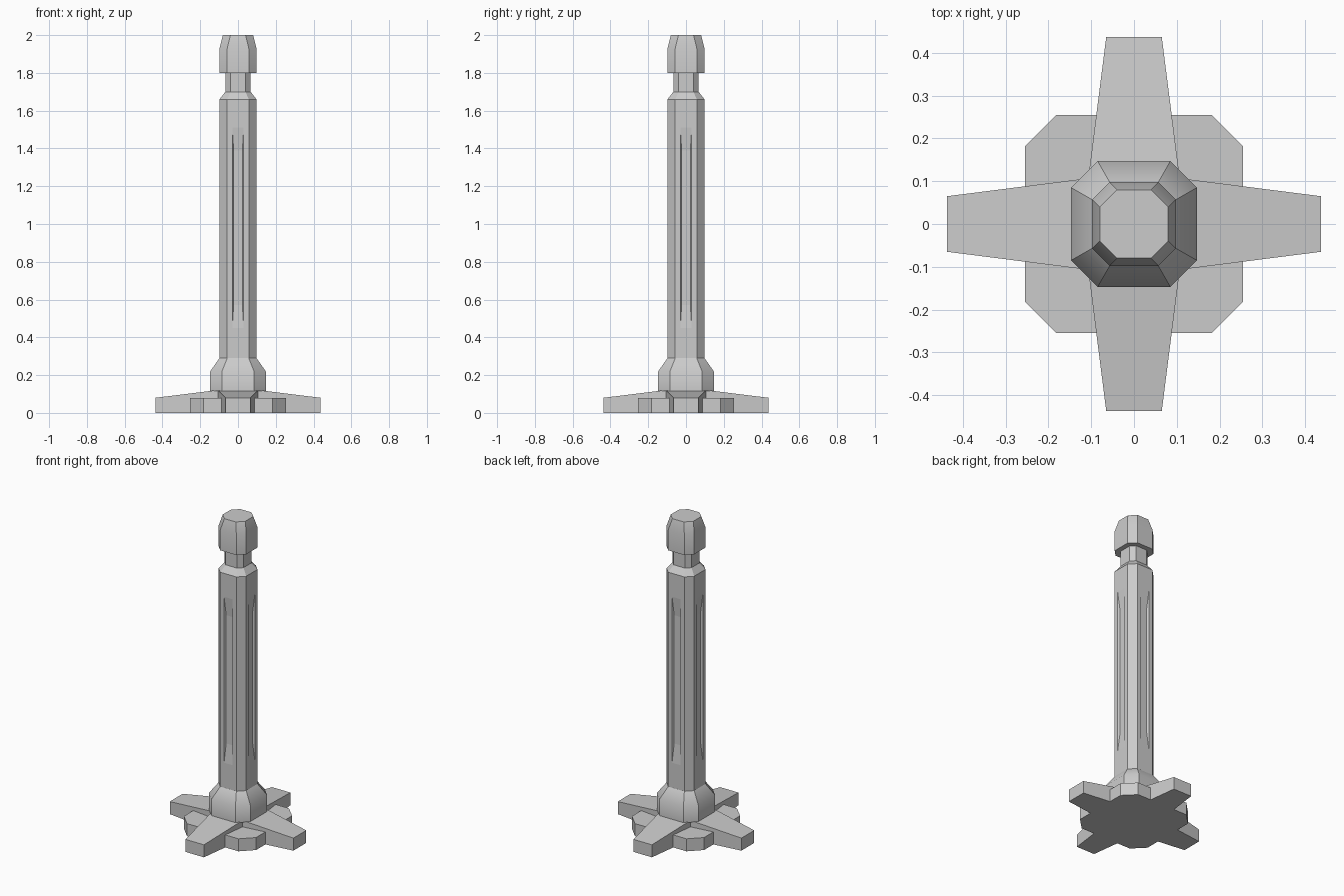
import bpy, bmesh
from math import pi
from mathutils import Matrix

if "Cube" in bpy.data.objects:
    bpy.data.objects.remove(bpy.data.objects["Cube"])


def make_object(name, bm, soft=()):
    """Finish a mesh; edges lying at a 'soft' height stay smooth, others are sharp."""
    bmesh.ops.recalc_face_normals(bm, faces=bm.faces)
    for e in bm.edges:
        a, b = (v.co.z for v in e.verts)
        e.smooth = any(abs(a - z) < 1e-4 and abs(b - z) < 1e-4 for z in soft)
    for f in bm.faces:
        f.smooth = bool(soft)
    me = bpy.data.meshes.new(name)
    bm.to_mesh(me)
    bm.free()
    ob = bpy.data.objects.new(name, me)
    bpy.context.collection.objects.link(ob)
    return ob


def bridge(bm, rings):
    """Skin a stack of equal-length point rings and cap both ends."""
    loops = [[bm.verts.new(p) for p in r] for r in rings]
    n = len(loops[0])
    for lo, hi in zip(loops, loops[1:]):
        for i in range(n):
            j = (i + 1) % n
            bm.faces.new((lo[i], lo[j], hi[j], hi[i]))
    bm.faces.new(loops[0][::-1])
    bm.faces.new(loops[-1])


def octagon(half, flat, z):
    """Square of half width 'half' with chamfered corners."""
    h, f = half, flat
    return [(x, y, z) for x, y in ((h, -f), (h, f), (f, h), (-f, h),
                                   (-h, f), (-h, -f), (-f, -h), (f, -h))]


def octagon_stack(name, profile, soft=()):
    bm = bmesh.new()
    bridge(bm, [octagon(*p) for p in profile])
    return make_object(name, bm, soft)


def slab(half, y, z0, z1):
    return [(-half, y, z0), (half, y, z0), (half, y, z1), (-half, y, z1)]


def four_way(name, rings):
    """Repeat a skinned part on all four sides."""
    bm = bmesh.new()
    for k in range(4):
        rot = Matrix.Rotation(k * pi / 2, 3, 'Z')
        before = set(bm.verts)
        bridge(bm, rings)
        bmesh.ops.rotate(bm, matrix=rot, verts=[v for v in bm.verts if v not in before])
    return make_object(name, bm)


# Foot plate and four tapered feet
octagon_stack("foot_plate", [(0.255, 0.182, 0), (0.255, 0.182, 0.08)])
four_way("feet", [slab(0.065, -0.437, 0, 0.08), slab(0.107, -0.107, 0, 0.121),
                  slab(0.001, -0.001, 0, 0.121)])

# Flared collar around the bottom of the column
octagon_stack("collar", [(0.147, 0.085, 0.115), (0.147, 0.085, 0.22),
                         (0.098, 0.057, 0.29)], soft=(0.22,))

# Column with a chamfered shoulder
column = octagon_stack("column", [(0.098, 0.057, 0.2), (0.098, 0.057, 1.66),
                                  (0.067, 0.04, 1.70)])

# Shallow boat-shaped grooves on the four broad faces
cutter = four_way("groove_cutter", [slab(0.037, -0.11, 0.33, 1.63),
                                    slab(0.023, -0.086, 0.57, 1.39)])
cutter.hide_render = True
cutter.display_type = 'WIRE'
mod = column.modifiers.new("grooves", 'BOOLEAN')
mod.operation = 'DIFFERENCE'
mod.solver = 'EXACT'
mod.object = cutter

# Neck and cap
octagon_stack("neck", [(0.067, 0.04, 1.69), (0.067, 0.04, 1.81)])
octagon_stack("cap", [(0.098, 0.057, 1.80), (0.098, 0.057, 1.93),
                      (0.08, 0.04, 2.0)], soft=(1.93,))
